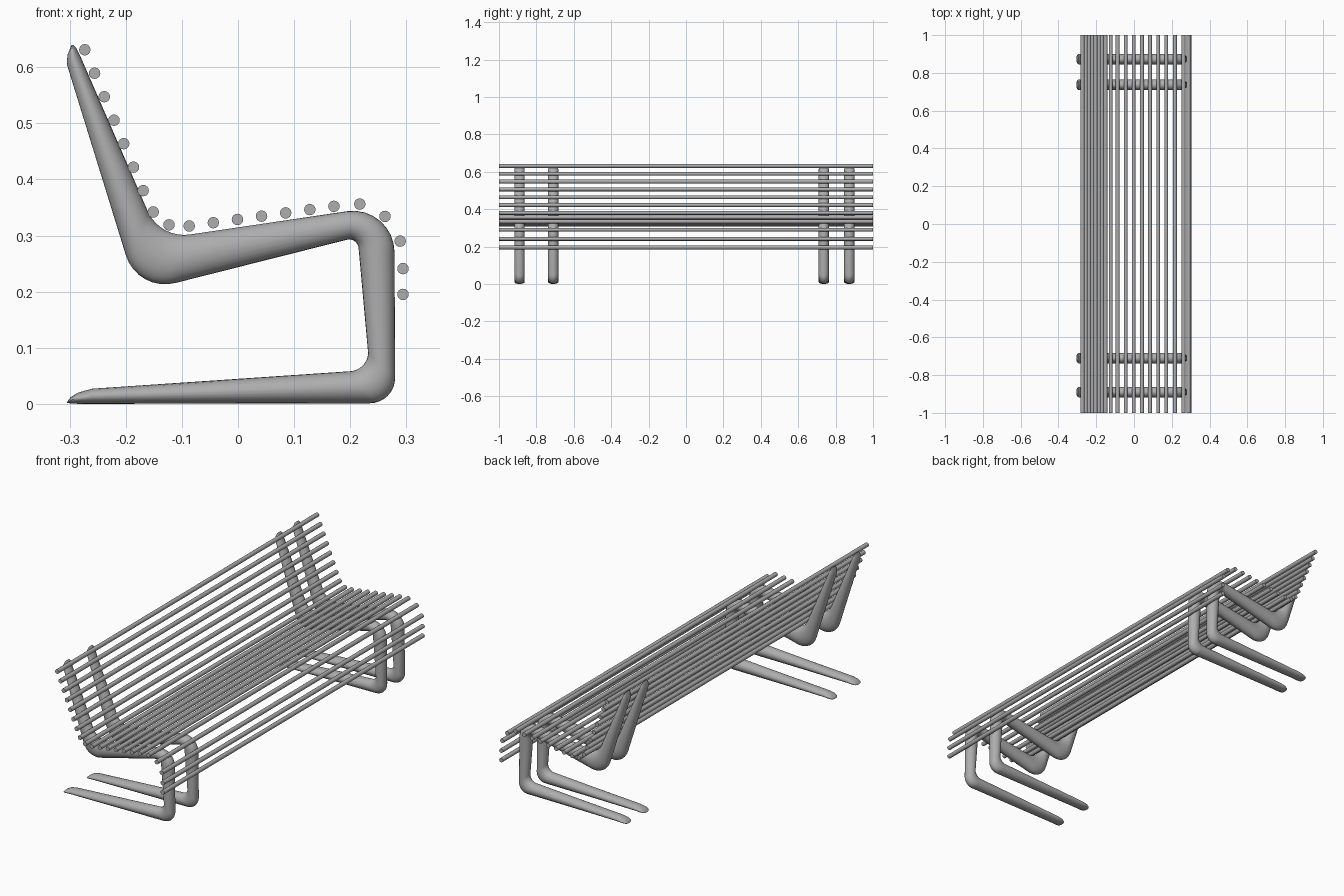
import bpy, bmesh, math
from mathutils import Vector

cube = bpy.data.objects.get("Cube")
if cube:
    bpy.data.objects.remove(cube, do_unlink=True)

metal = bpy.data.materials.new("grey metal")
metal.use_nodes = True
metal.diffuse_color = (0.42, 0.42, 0.42, 1)
metal.node_tree.nodes["Principled BSDF"].inputs["Base Color"].default_value = (0.42, 0.42, 0.42, 1)


def arc(cx, cz, r, start, end, n):
    """Points along an arc in the xz plane, angles in degrees."""
    steps = [math.radians(start + (end - start) * i / (n - 1)) for i in range(n)]
    return [(cx + r * math.cos(a), cz + r * math.sin(a)) for a in steps]


def finish(bm, name):
    bmesh.ops.recalc_face_normals(bm, faces=bm.faces)
    mesh = bpy.data.meshes.new(name)
    bm.to_mesh(mesh)
    bm.free()
    mesh.materials.append(metal)
    obj = bpy.data.objects.new(name, mesh)
    bpy.context.collection.objects.link(obj)
    bpy.ops.object.select_all(action="DESELECT")
    obj.select_set(True)
    bpy.context.view_layer.objects.active = obj
    bpy.ops.object.shade_smooth_by_angle(angle=math.radians(40))
    return obj


# Two matching edges of the bent frame, from foot tip to top of the back
BEND = 9
edge_a = [(-0.305, 0.002), (-0.30, 0.001), (-0.285, 0), (-0.26, 0)]
edge_a += arc(0.235, 0.046, 0.045, -90, 0, BEND)       # foot bend, outside
edge_a += arc(0.205, 0.27, 0.074, 0, 98, BEND)         # seat front, outside
edge_a += arc(-0.096, 0.372, 0.071, 278, 207, BEND)    # seat back, inside
edge_a += [(-0.282, 0.622), (-0.288, 0.634), (-0.294, 0.64)]

edge_b = [(-0.303, 0.006), (-0.298, 0.012), (-0.285, 0.020), (-0.26, 0.027)]
edge_b += arc(0.198, 0.092, 0.034, -88, -3, BEND)      # foot bend, inside
edge_b += arc(0.198, 0.276, 0.017, 3, 98, BEND)        # seat front, inside
edge_b += arc(-0.130, 0.286, 0.073, 285, 197, BEND)    # seat back, outside
edge_b += [(-0.305, 0.605), (-0.304, 0.622), (-0.297, 0.639)]


def frame(name, y, half_width=0.0275, sides=24):
    bm = bmesh.new()
    rings = []
    last = len(edge_a) - 1
    for i, (a, b) in enumerate(zip(edge_a, edge_b)):
        a, b = Vector((a[0], y, a[1])), Vector((b[0], y, b[1]))
        mid, half = (a + b) / 2, (a - b) / 2
        w = half_width * {0: 0.55, 1: 0.85}.get(min(i, last - i), 1)
        rings.append([bm.verts.new(mid + half * math.cos(t) + Vector((0, w * math.sin(t), 0)))
                      for t in (math.tau * k / sides for k in range(sides))])
    for r, s in zip(rings, rings[1:]):
        for k in range(sides):
            n = (k + 1) % sides
            bm.faces.new((r[k], r[n], s[n], s[k]))
    bm.faces.new(rings[0])
    bm.faces.new(rings[-1])
    return finish(bm, name)


for name, y in (("left_outer", -0.89), ("left_inner", -0.71),
                ("right_inner", 0.737), ("right_outer", 0.873)):
    frame("frame_" + name.replace("left", "near").replace("right", "far"), y)


# Long round slats following the back, the seat and the front edge
def run(start, end, n):
    return [tuple(s + (e - s) * i / (n - 1) for s, e in zip(start, end)) for i in range(n)]


slats = {
    "back_slat": run((-0.273, 0.631), (-0.169, 0.380), 7),
    "corner_slat": [(-0.151, 0.342), (-0.123, 0.319)],
    "seat_slat": run((-0.087, 0.317), (0.171, 0.352), 7),
    "front_slat": [(0.217, 0.356), (0.262, 0.334), (0.289, 0.290), (0.294, 0.241), (0.294, 0.195)],
}
for name, spots in slats.items():
    for i, (x, z) in enumerate(spots, 1):
        bpy.ops.mesh.primitive_cylinder_add(vertices=16, radius=0.0102, depth=2,
                                            location=(x, 0, z), rotation=(math.pi / 2, 0, 0))
        slat = bpy.context.object
        slat.name = f"{name}_{i}"
        slat.data.materials.append(metal)
        bpy.ops.object.shade_smooth_by_angle(angle=math.radians(40))
